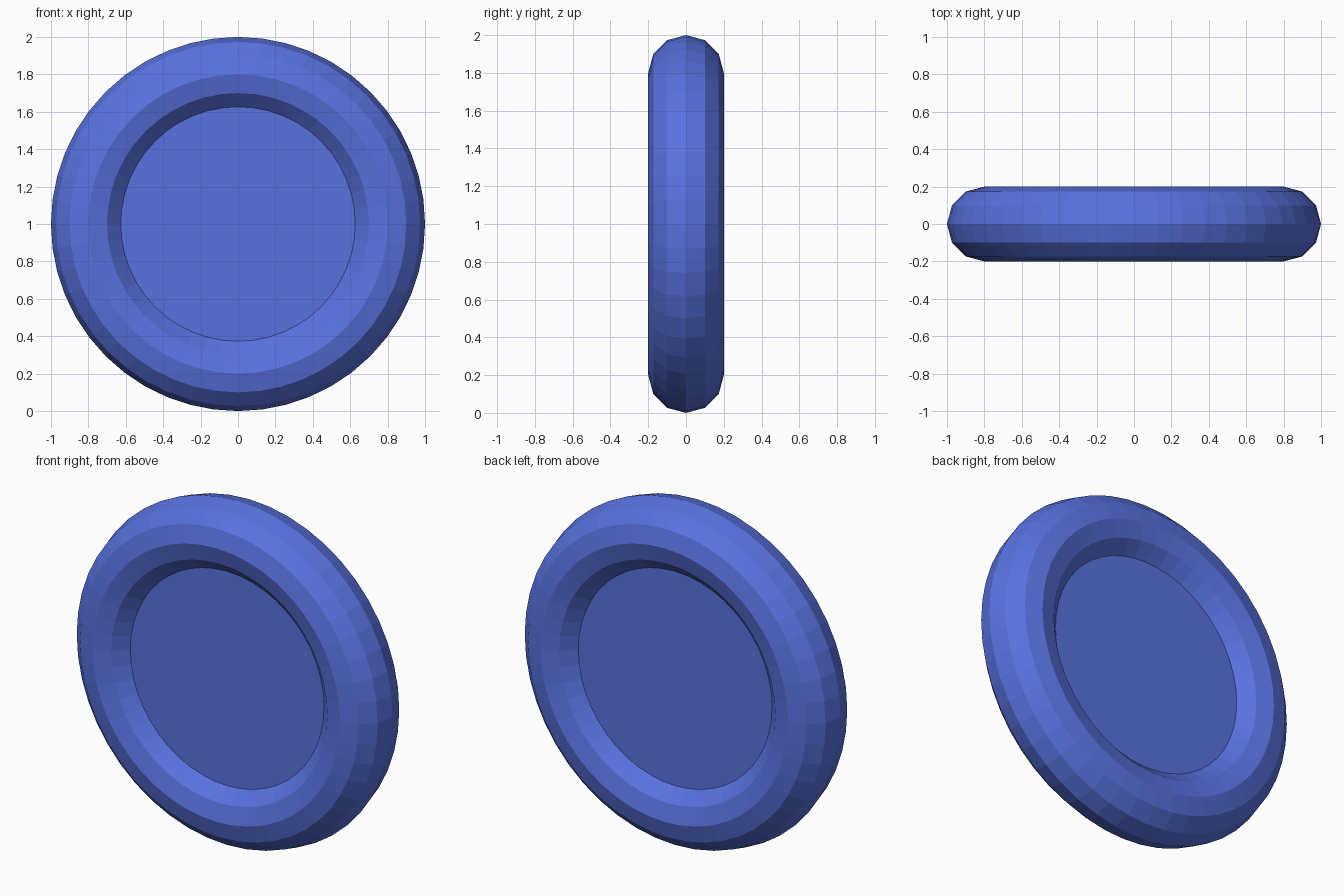
import bpy
from math import radians

if "Cube" in bpy.data.objects:
    bpy.data.objects.remove(bpy.data.objects["Cube"])

blue = bpy.data.materials.new("blue")
blue.diffuse_color = (0.10, 0.17, 0.75, 1.0)
blue.use_nodes = True
blue.node_tree.nodes["Principled BSDF"].inputs["Base Color"].default_value = blue.diffuse_color

UPRIGHT = (radians(90), 0, 0)
CENTRE = (0, 0, 1)


def finish(name):
    obj = bpy.context.object
    obj.name = name
    obj.data.materials.append(blue)
    bpy.ops.object.transform_apply(location=False, rotation=True, scale=True)
    bpy.ops.object.shade_flat()


# Faceted outer ring
bpy.ops.mesh.primitive_torus_add(
    major_radius=0.8, minor_radius=0.2, major_segments=48, minor_segments=12,
    location=CENTRE, rotation=UPRIGHT)
finish("outer_ring")

# Flat centre disc, its rim buried in the ring
bpy.ops.mesh.primitive_cylinder_add(
    vertices=48, radius=0.7, depth=0.2, location=CENTRE, rotation=UPRIGHT)
finish("centre_disc")
